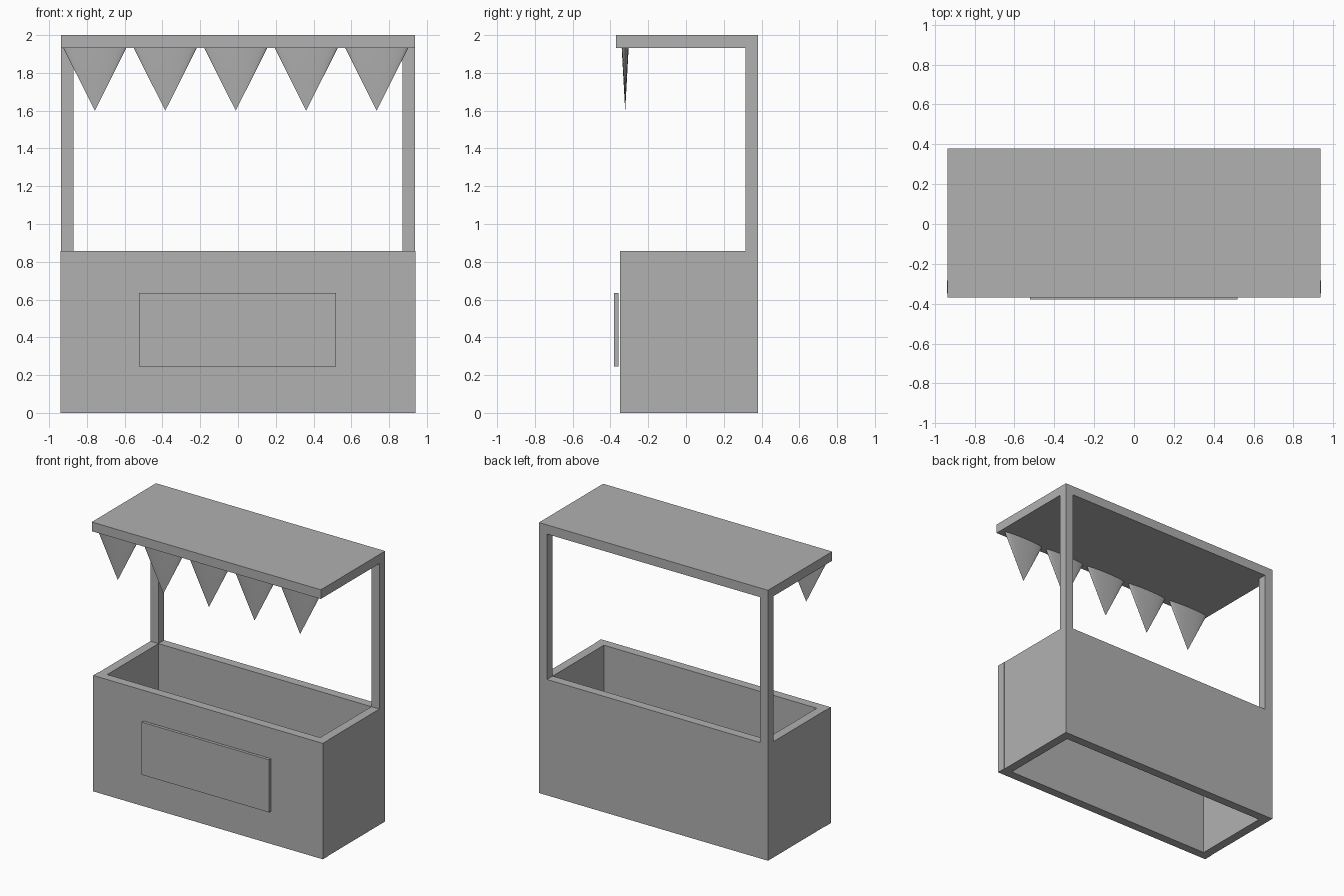
import bpy

default = bpy.data.objects.get("Cube")
if default:
    bpy.data.objects.remove(default, do_unlink=True)

# Single plain grey finish
grey = bpy.data.materials.new("plain_grey")
grey.use_nodes = True
colour = (0.44, 0.44, 0.44, 1)
grey.diffuse_color = colour
grey.node_tree.nodes["Principled BSDF"].inputs["Base Color"].default_value = colour


def finish(name):
    obj = bpy.context.object
    obj.name = name
    obj.data.materials.append(grey)
    bpy.ops.object.transform_apply(location=False, rotation=False, scale=True)
    return obj


def box(name, x, y, z):
    """Box from (low, high) pairs on each axis."""
    spans = (x, y, z)
    bpy.ops.mesh.primitive_cube_add(size=1, location=[(a + b) / 2 for a, b in spans])
    bpy.context.object.scale = [b - a for a, b in spans]
    return finish(name)


W = 0.937        # half width
T = 0.066        # board thickness
FRONT, BACK = -0.35, 0.38
COUNTER, ROOF = 0.857, 1.932

# Counter: open-ended box of four boards
box("front_board", (-W - 0.003, W + 0.003), (FRONT, FRONT + T), (0, COUNTER))
box("back_board", (-W, W), (BACK - T, BACK), (0, COUNTER))
for side, s in (("left", 1), ("right", -1)):
    x = sorted((s * W, s * (W - T)))
    box(side + "_board", x, (FRONT + T, BACK - T), (0, COUNTER))
    box(side + "_post", x, (BACK - T, BACK), (COUNTER, ROOF))

# Roof and sign panel
box("roof", (-W, W), (-0.37, BACK), (ROOF, 2))
box("sign_panel", (-0.523, 0.52), (-0.38, -0.358), (0.246, 0.635))

# Bunting: flattened cones hanging point-down
for i in range(5):
    height = ROOF - 1.6
    bpy.ops.mesh.primitive_cone_add(
        vertices=32, radius1=0, radius2=0.167, depth=height,
        location=(-0.758 + 0.373 * i, -0.322, ROOF - height / 2))
    bpy.context.object.scale = (1, 0.11, 1)
    finish("bunting_flag_%d" % (i + 1))
    bpy.ops.object.shade_smooth_by_angle()
